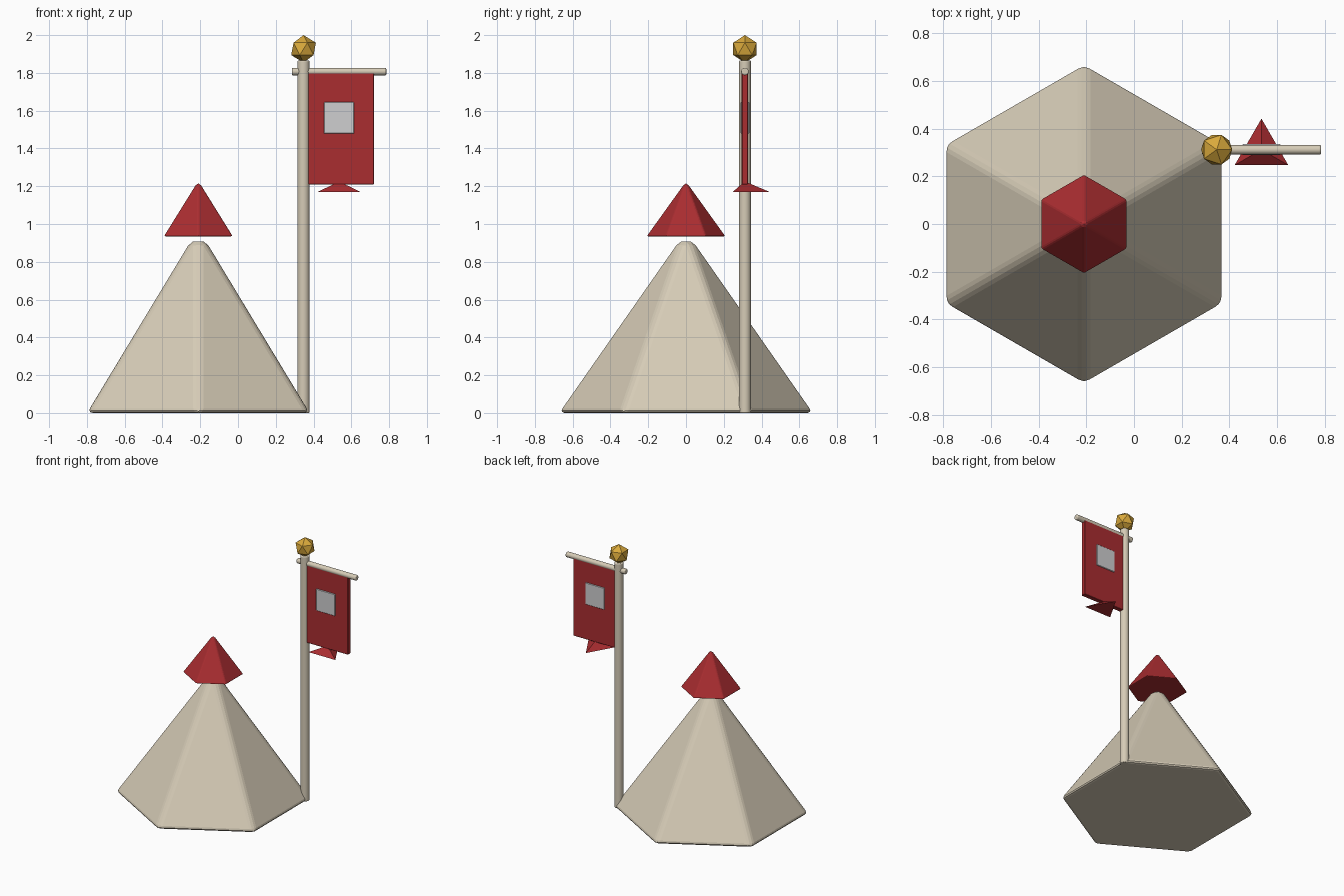
import bpy, math

if "Cube" in bpy.data.objects:
    bpy.data.objects.remove(bpy.data.objects["Cube"])

def material(name, rgb):
    m = bpy.data.materials.new(name)
    m.diffuse_color = (*rgb, 1)
    m.use_nodes = True
    m.node_tree.nodes["Principled BSDF"].inputs["Base Color"].default_value = m.diffuse_color
    return m

CANVAS = material("cream canvas", (0.67, 0.60, 0.47))
RED = material("banner red", (0.40, 0.026, 0.030))
GOLD = material("gold", (0.70, 0.40, 0.045))
SILVER = material("silver grey", (0.62, 0.62, 0.63))

def finish(name, mat, bevel=0.0, segments=3, smooth=False):
    ob = bpy.context.object
    ob.name = name
    ob.data.materials.append(mat)
    if smooth:
        bpy.ops.object.shade_smooth_by_angle(angle=math.radians(35))
    if bevel:
        b = ob.modifiers.new("Bevel", 'BEVEL')
        b.width, b.segments = bevel, segments
        b.limit_method = 'ANGLE'
        b.angle_limit = math.radians(25)
    return ob

def cone(name, mat, sides, radius, x, y, z0, z1, **kw):
    bpy.ops.mesh.primitive_cone_add(vertices=sides, radius1=radius, radius2=0,
                                    depth=z1 - z0, location=(x, y, (z0 + z1) / 2))
    return finish(name, mat, **kw)

def rod(name, mat, radius, length, loc, rot=(0, 0, 0), **kw):
    bpy.ops.mesh.primitive_cylinder_add(vertices=24, radius=radius, depth=length,
                                        location=loc, rotation=rot)
    return finish(name, mat, smooth=True, **kw)

def plate(name, mat, size, loc, **kw):
    bpy.ops.mesh.primitive_cube_add(size=1, location=loc)
    ob = bpy.context.object
    ob.scale = size
    bpy.ops.object.transform_apply(location=False, rotation=False, scale=True)
    return finish(name, mat, **kw)

TENT_X, POLE_X, POLE_Y = -0.21, 0.347, 0.312

# Six-sided tent with softened edges, and its red cap
cone("tent_body", CANVAS, 6, 0.68, TENT_X, 0, 0, 0.975, bevel=0.03)
cone("tent_cap", RED, 6, 0.21, TENT_X, 0, 0.935, 1.228, bevel=0.008, segments=2)

# Flag pole, crossbar and faceted finial
rod("flag_pole", CANVAS, 0.032, 1.865, (POLE_X, POLE_Y, 0.9325), bevel=0.006)
rod("crossbar", CANVAS, 0.02, 0.5, (0.535, POLE_Y, 1.807), (0, math.pi / 2, 0), bevel=0.006)
bpy.ops.mesh.primitive_ico_sphere_add(subdivisions=1, radius=0.073,
                                      location=(POLE_X, POLE_Y, 1.927))
finish("finial", GOLD)

# Banner with an emblem showing on both faces and a pointed tail
plate("banner", RED, (0.36, 0.034, 0.59), (0.54, POLE_Y, 1.505), bevel=0.003, segments=1)
plate("emblem", SILVER, (0.16, 0.046, 0.166), (0.535, POLE_Y, 1.562), bevel=0.003, segments=1)
cone("banner_tail", RED, 3, 0.13, 0.535, POLE_Y, 1.17, 1.225)
